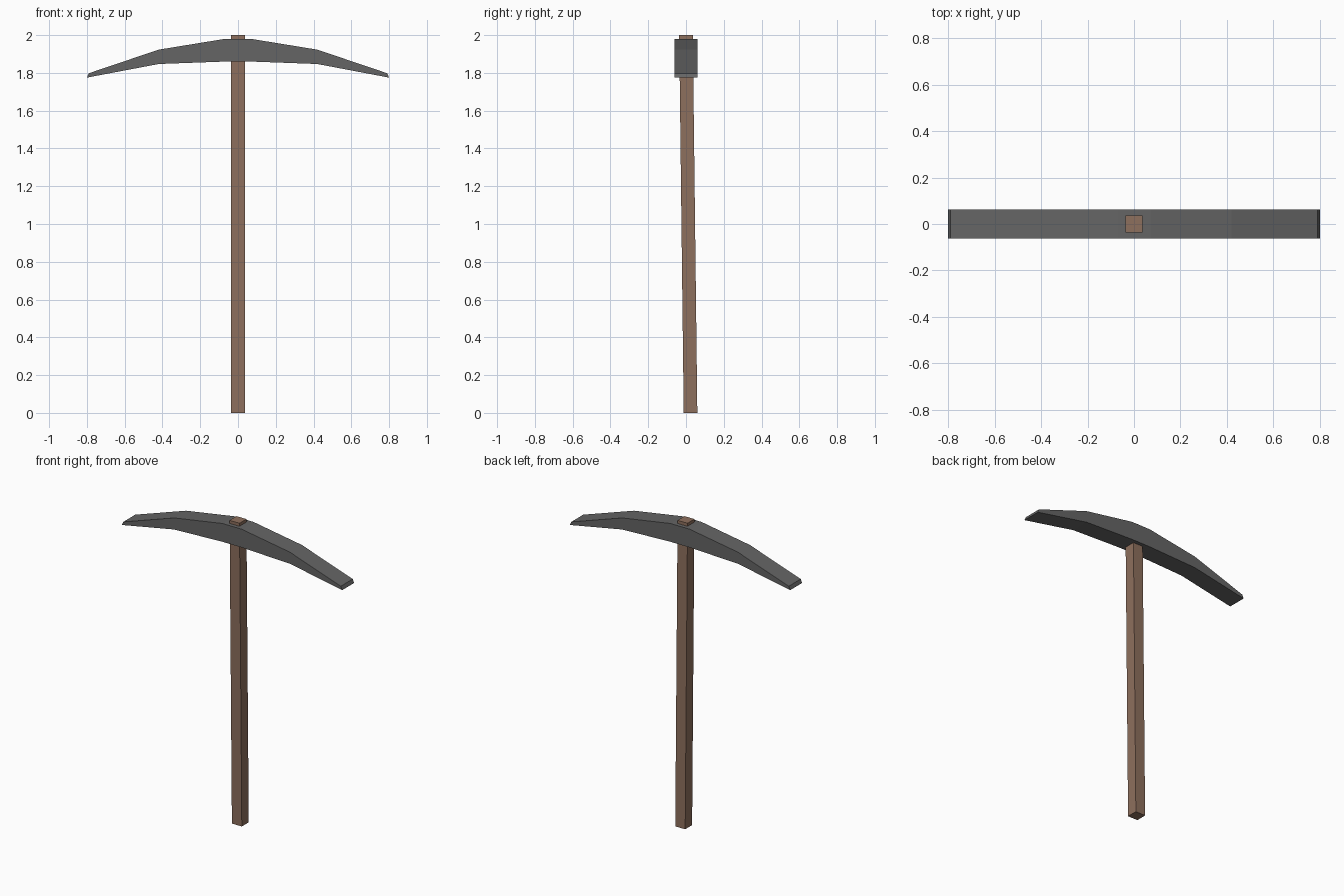
import bpy
import bmesh

cube = bpy.data.objects.get("Cube")
if cube:
    bpy.data.objects.remove(cube, do_unlink=True)


def make_material(name, colour):
    mat = bpy.data.materials.new(name)
    mat.use_nodes = True
    mat.diffuse_color = colour
    mat.node_tree.nodes["Principled BSDF"].inputs["Base Color"].default_value = colour
    return mat


def loft(name, sections, mat):
    """Join a row of four-sided cross-sections into a closed solid."""
    bm = bmesh.new()
    rings = [[bm.verts.new(p) for p in ring] for ring in sections]
    for a, b in zip(rings, rings[1:]):
        for i in range(4):
            j = (i + 1) % 4
            bm.faces.new((a[i], a[j], b[j], b[i]))
    bm.faces.new(rings[0])
    bm.faces.new(rings[-1])
    bmesh.ops.recalc_face_normals(bm, faces=bm.faces)
    mesh = bpy.data.meshes.new(name)
    bm.to_mesh(mesh)
    bm.free()
    mesh.materials.append(mat)
    obj = bpy.data.objects.new(name, mesh)
    bpy.context.collection.objects.link(obj)
    return obj


steel = make_material("dark_steel", (0.13, 0.13, 0.13, 1))
wood = make_material("brown_wood", (0.27, 0.16, 0.11, 1))

# Square wooden handle, leaning slightly backwards at its foot
R = 0.036


def handle_ring(y, z):
    return [(-R, y - R, z), (R, y - R, z), (R, y + R, z), (-R, y + R, z)]


loft("handle", [handle_ring(0.024, 0), handle_ring(0, 2)], wood)

# Curved head: (top x, top z, bottom x, bottom z) at each bend of one half
half = [(0.07, 1.98, 0.07, 1.86),
        (0.42, 1.923, 0.42, 1.847),
        (0.79, 1.798, 0.80, 1.775)]
stations = [(-tx, tz, -bx, bz) for tx, tz, bx, bz in reversed(half)] + half
FRONT, BACK = -0.062, 0.062
loft("pick_head",
     [[(tx, FRONT, tz), (tx, BACK, tz), (bx, BACK, bz), (bx, FRONT, bz)]
      for tx, tz, bx, bz in stations], steel)
